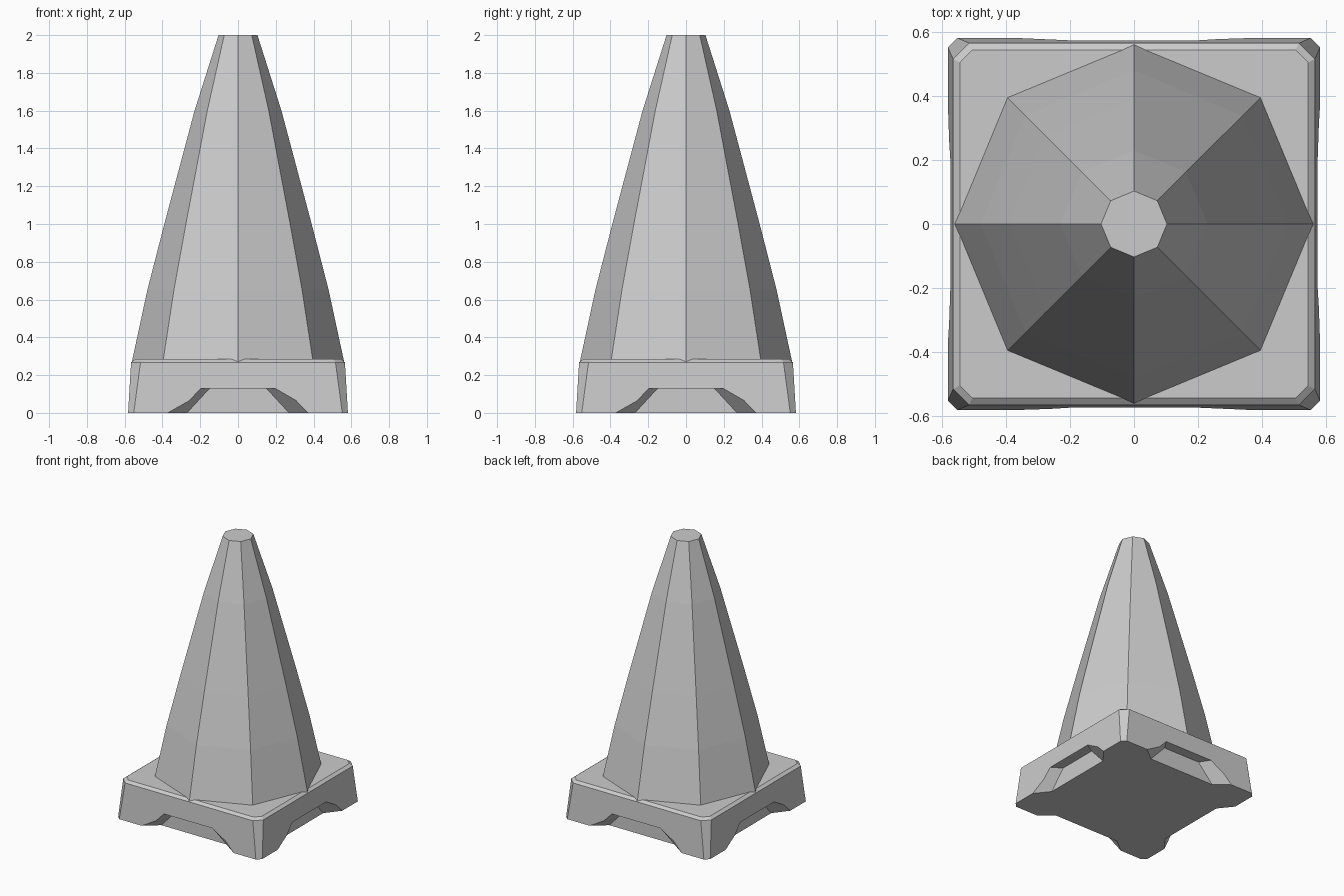
import bpy, bmesh, math
from mathutils import Matrix

cube = bpy.data.objects.get("Cube")
if cube:
    bpy.data.objects.remove(cube, do_unlink=True)

grey = bpy.data.materials.new("plain grey")
grey.use_nodes = True
grey.diffuse_color = (0.6, 0.6, 0.6, 1)
grey.node_tree.nodes["Principled BSDF"].inputs["Base Color"].default_value = (0.6, 0.6, 0.6, 1)


def loft(name, rings):
    """Closed solid through a stack of rings with equal point counts."""
    bm = bmesh.new()
    loops = [[bm.verts.new(p) for p in ring] for ring in rings]
    n = len(loops[0])
    for low, high in zip(loops, loops[1:]):
        for i in range(n):
            j = (i + 1) % n
            bm.faces.new((low[i], low[j], high[j], high[i]))
    bm.faces.new(loops[0][::-1])
    bm.faces.new(loops[-1])
    bmesh.ops.recalc_face_normals(bm, faces=bm.faces)
    mesh = bpy.data.meshes.new(name)
    bm.to_mesh(mesh)
    bm.free()
    mesh.materials.append(grey)
    obj = bpy.data.objects.new(name, mesh)
    bpy.context.collection.objects.link(obj)
    return obj


def octagon(radius, z):
    return [(radius * math.cos(k * math.pi / 4), radius * math.sin(k * math.pi / 4), z)
            for k in range(8)]


def cut_square(half, cut, z):
    """Square with its four corners cut off."""
    ring = []
    for k in range(4):
        turn = Matrix.Rotation(k * math.pi / 2, 3, "Z")
        ring += [turn @ p for p in map(lambda q: Matrix.Identity(3) @ q, corner(half, cut, z))]
    return ring


def corner(half, cut, z):
    from mathutils import Vector
    return [Vector((half, half - cut, z)), Vector((half - cut, half, z))]


def notch_ring(y, bottom, top):
    # Trapezoid outline, carried a little below the ground for a clean cut
    return [(-bottom, y, 0), (-bottom, y, -0.1), (bottom, y, -0.1),
            (bottom, y, 0), (top, y, 0.13), (-top, y, 0.13)]


# Slightly bulging eight-sided cone
loft("cone", [octagon(r, z) for r, z in
              ((0.562, 0.27), (0.48, 0.65), (0.39, 1.0), (0.23, 1.6), (0.103, 2.0))])

# Square foot with cut corners and a softened top rim
base = loft("base", [cut_square(h, c, z) for h, c, z in
                     ((0.582, 0.03, 0), (0.566, 0.05, 0.268), (0.545, 0.04, 0.284))])

# Notch under each side of the foot
for k in range(4):
    cutter = loft("notch_cutter", [notch_ring(-0.66, 0.47, 0.25),
                                   notch_ring(-0.50, 0.27, 0.15)])
    cutter.data.transform(Matrix.Rotation(k * math.pi / 2, 4, "Z"))
    cutter.hide_render = True
    cutter.hide_set(True)
    mod = base.modifiers.new("notch", "BOOLEAN")
    mod.operation = "DIFFERENCE"
    mod.solver = "EXACT"
    mod.object = cutter
